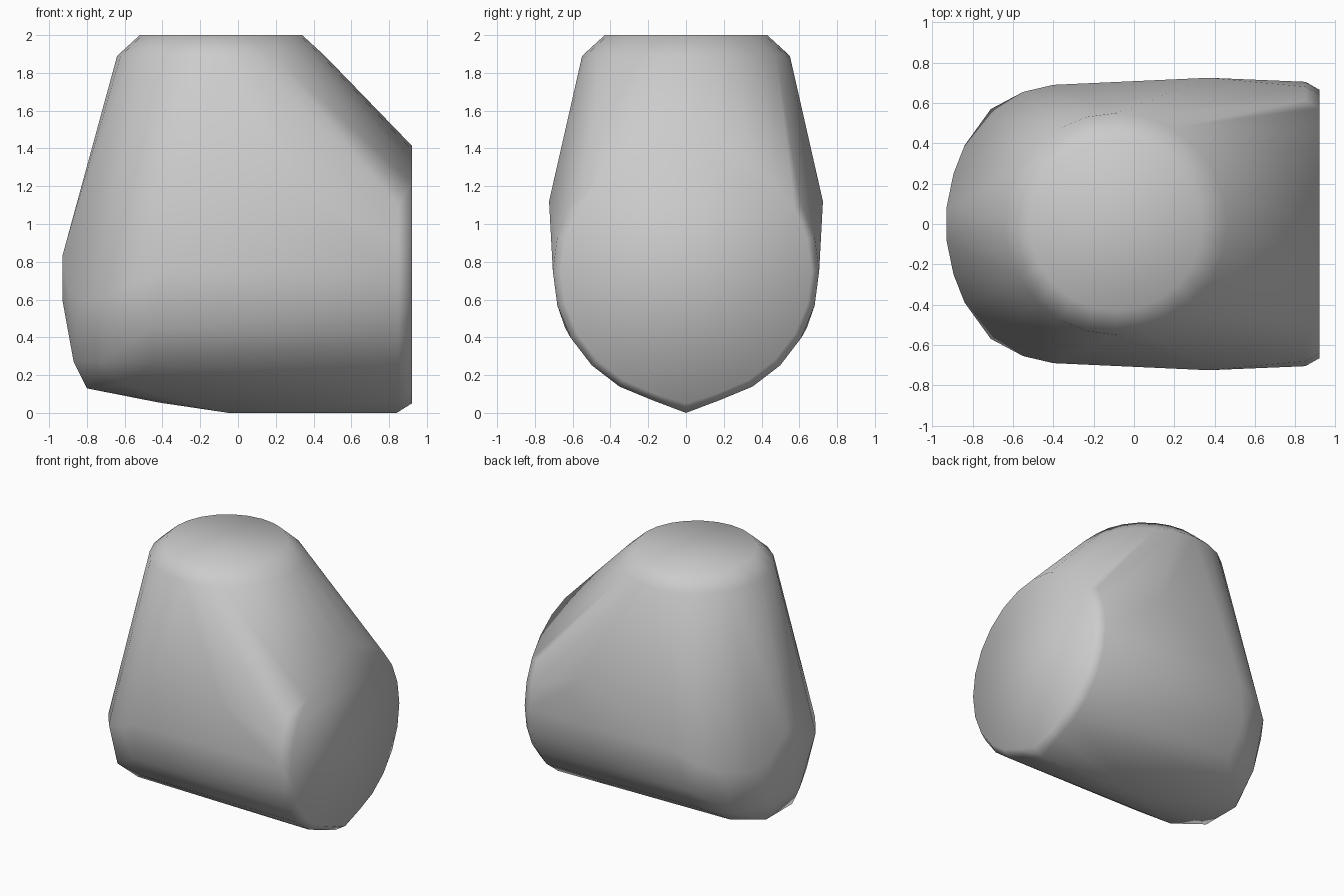
import bpy, bmesh
from math import sin, cos, pi

if "Cube" in bpy.data.objects:
    bpy.data.objects.remove(bpy.data.objects["Cube"])


def ring(n, r, centre, axis, phase=0.0):
    """Circle of points lying across the z or x axis."""
    pts = []
    for i in range(n):
        a = 2 * pi * i / n + phase
        u, v = r * cos(a), r * sin(a)
        cx, cy, cz = centre
        pts.append((cx + u, cy + v, cz) if axis == 'z' else (cx, cy + u, cz + v))
    return pts


pts = []
# upright neck with chamfered rim
pts += ring(24, 0.43, (-0.09, 0, 2.0), 'z')
pts += ring(24, 0.55, (-0.09, 0, 1.89), 'z')
# sideways barrel with chamfered rim
pts += ring(24, 0.705, (0.85, 0, 0.75), 'x')
pts += ring(24, 0.665, (0.92, 0, 0.75), 'x')
# keel and rounded left end, mirrored front to back
half = [
    (-0.05, 0, 0), (0.84, 0, 0), (0.92, 0, 0.05), (-0.42, 0, 0.055),
    (-0.80, 0.16, 0.13), (-0.62, 0.34, 0.15), (-0.87, 0.15, 0.27),
    (-0.72, 0.45, 0.27), (-0.45, 0.50, 0.26), (-0.45, 0.64, 0.45),
    (-0.93, 0.08, 0.60), (-0.93, 0.08, 0.83), (-0.895, 0.25, 0.65),
    (-0.84, 0.39, 0.60), (-0.71, 0.57, 0.62), (-0.55, 0.655, 0.68),
    (-0.40, 0.69, 0.75), (0.37, 0.725, 1.12),
]
pts += half + [(x, -y, z) for x, y, z in half if y]

# skin all sections together
bm = bmesh.new()
for p in pts:
    bm.verts.new(p)
bmesh.ops.remove_doubles(bm, verts=bm.verts, dist=0.001)
bmesh.ops.convex_hull(bm, input=bm.verts)
bmesh.ops.delete(bm, geom=[v for v in bm.verts if not v.link_faces], context='VERTS')
bmesh.ops.dissolve_limit(bm, angle_limit=0.02, verts=bm.verts, edges=bm.edges)
bmesh.ops.recalc_face_normals(bm, faces=bm.faces)
for f in bm.faces:
    f.smooth = True
mesh = bpy.data.meshes.new("rounded_hull")
bm.to_mesh(mesh)
bm.free()
bpy.context.collection.objects.link(bpy.data.objects.new("rounded_hull", mesh))
